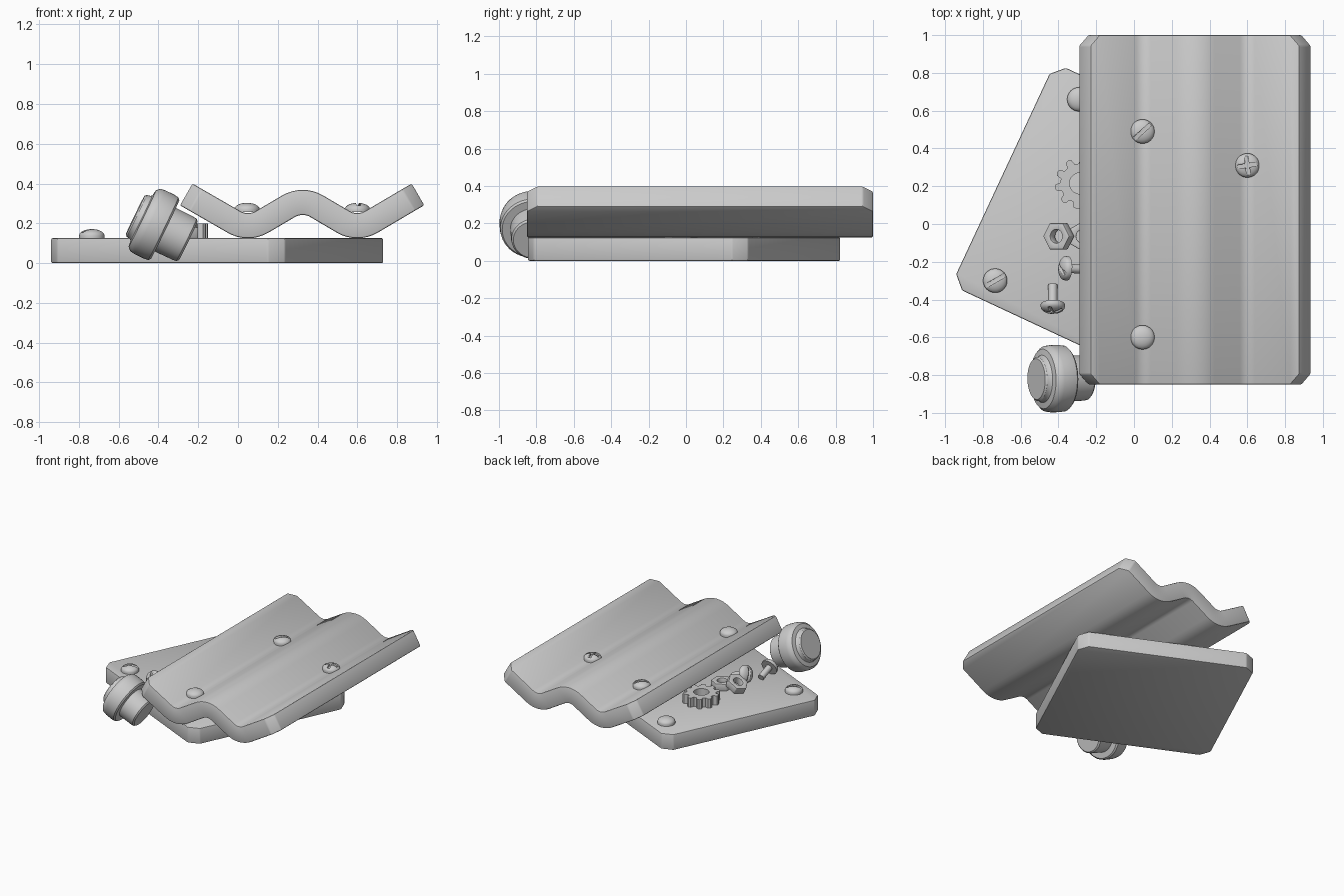
import bpy, bmesh
from math import sin, cos, pi, radians
from mathutils import Vector, Matrix

if "Cube" in bpy.data.objects:
    bpy.data.objects.remove(bpy.data.objects["Cube"])


def finish(name, bm, bevel=0.0, angle=35):
    bmesh.ops.remove_doubles(bm, verts=bm.verts, dist=1e-5)
    bmesh.ops.recalc_face_normals(bm, faces=bm.faces)
    me = bpy.data.meshes.new(name)
    bm.to_mesh(me)
    bm.free()
    ob = bpy.data.objects.new(name, me)
    bpy.context.collection.objects.link(ob)
    bpy.ops.object.select_all(action='DESELECT')
    ob.select_set(True)
    bpy.context.view_layer.objects.active = ob
    if bevel:
        m = ob.modifiers.new("edge", 'BEVEL')
        m.width, m.segments, m.limit_method = bevel, 2, 'ANGLE'
        m.angle_limit = radians(35)
        bpy.ops.object.modifier_apply(modifier="edge")
    bpy.ops.object.shade_smooth_by_angle(angle=radians(angle))
    return ob


def place(ob, pos, axis=(0, 0, 1), spin=0.0):
    rot = Vector(axis).to_track_quat('Z', 'Y').to_matrix().to_4x4()
    ob.matrix_world = Matrix.Translation(pos) @ rot @ Matrix.Rotation(radians(spin), 4, 'Z')
    return ob


def prism(name, outline, height, hole=None, bevel=0.0):
    """Extrude an outline; an optional inner loop of equal length makes a through hole."""
    bm = bmesh.new()
    n = len(outline)
    ring = lambda pts, z: [bm.verts.new((x, y, z)) for x, y in pts]
    a, b = ring(outline, 0), ring(outline, height)
    if hole:
        c, d = ring(hole, 0), ring(hole, height)
    else:
        bm.faces.new(a)
        bm.faces.new(b)
    for i in range(n):
        j = (i + 1) % n
        bm.faces.new((a[i], a[j], b[j], b[i]))
        if hole:
            bm.faces.new((c[i], c[j], d[j], d[i]))
            bm.faces.new((b[i], b[j], d[j], d[i]))
            bm.faces.new((a[i], a[j], c[j], c[i]))
    return finish(name, bm, bevel)


def lathe(name, profile, steps=32, bevel=0.0):
    bm = bmesh.new()
    vs = [bm.verts.new((r, 0, z)) for r, z in profile]
    es = [bm.edges.new(p) for p in zip(vs, vs[1:])]
    bmesh.ops.spin(bm, geom=vs + es, cent=(0, 0, 0), axis=(0, 0, 1), angle=2 * pi, steps=steps)
    return finish(name, bm, bevel)


def screw(name, pos, axis=(0, 0, 1), spin=0, slots=0, shank=0.0, r=0.064, h=0.047):
    """Domed head with 0, 1 or 2 driver slots and an optional shank."""
    prof = [(0, -shank), (0.024, -shank), (0.024, 0)] if shank else [(0, 0)]
    prof += [(r, 0), (r, h * 0.3)]
    prof += [(r * cos(t * pi / 12), h * (0.3 + 0.7 * sin(t * pi / 12))) for t in range(1, 6)]
    prof.append((0, h))
    ob = lathe(name, prof)
    for k in range(slots):
        bm = bmesh.new()
        size = Matrix.Diagonal((0.2 if slots == 1 else 0.1, 0.02, 0.04, 1))
        bmesh.ops.create_cube(bm, size=1, matrix=Matrix.Translation((0, 0, h + 0.002))
                              @ Matrix.Rotation(k * pi / 2, 4, 'Z') @ size)
        cut = finish("slot_cutter", bm)
        cut.hide_render = True
        m = ob.modifiers.new("slot", 'BOOLEAN')
        m.operation, m.object, m.solver = 'DIFFERENCE', cut, 'EXACT'
        bpy.context.view_layer.objects.active = ob
        bpy.ops.object.modifier_apply(modifier="slot")
        bpy.data.objects.remove(cut)
    return place(ob, pos, axis, spin)


def circle(r, n, start=0.0):
    return [(r * cos(start + 2 * pi * i / n), r * sin(start + 2 * pi * i / n)) for i in range(n)]


# Flat square plate with cut corners, turned on the ground
H, C = 0.65, 0.065
corners = [(H, C - H), (H, H - C), (H - C, H), (C - H, H),
           (-H, H - C), (-H, C - H), (C - H, -H), (H - C, -H)]
place(prism("flat_plate", corners, 0.125, bevel=0.008), (-0.105, -0.01, 0), spin=-25)

# Corrugated plate: centre line of straight 30 degree slopes and rounded bends
R, S, T = 0.14, radians(30), 0.063
line = []                                   # x, z, slope angle
x0, z0 = -0.26, 0.345
line += [(x0, z0, -S), (x0 + 0.055 * cos(S), z0 - 0.055 * sin(S), -S)]
for bx, sign in ((0.05, 1), (0.325, -1), (0.60, 1)):
    zc = 0.188 + R if sign > 0 else 0.305 - R
    for k in range(9):
        a = S * (k / 4 - 1)
        line.append((bx + R * sin(a), zc - sign * R * cos(a), sign * a))
x1, z1 = 0.905, 0.345
line += [(x1 - 0.055 * cos(S), z1 - 0.055 * sin(S), S), (x1, z1, S)]
bm = bmesh.new()
cols = []
for i, (x, z, a) in enumerate(line):
    inset = 0.055 if i in (0, len(line) - 1) else 0
    cols.append([bm.verts.new((x - d * sin(a), y, z + d * cos(a)))
                 for y, d in ((-0.85 + inset, -T), (1 - inset, -T), (1 - inset, T), (-0.85 + inset, T))])
for p, q in zip(cols, cols[1:]):
    for k in range(4):
        bm.faces.new((p[k], p[(k + 1) % 4], q[(k + 1) % 4], q[k]))
bm.faces.new(cols[0])
bm.faces.new(cols[-1])
finish("corrugated_plate", bm, 0.008)

# Fasteners fixed in the plates
screw("flat_plate_screw", (-0.735, -0.30, 0.124), spin=30, slots=1)
screw("flat_plate_rivet", (-0.29, 0.66, 0.124))
screw("wave_slot_screw", (0.045, 0.49, 0.256), spin=42, slots=1)
screw("wave_cross_screw", (0.60, 0.31, 0.256), spin=8, slots=2)
screw("wave_rivet", (0.045, -0.60, 0.256))

# Loose screws lying on the flat plate
screw("loose_cross_screw", (-0.43, -0.425, 0.185), (0, -0.93, 0.36), 20, 2, 0.11)
screw("loose_slot_screw", (-0.35, -0.235, 0.185), (-0.93, 0.05, 0.36), 60, 1, 0.11)

# Gear
N = 10
gear, bore = [], []
for i in range(N):
    for f, r in ((-0.34, 0.105), (-0.2, 0.131), (0.0, 0.136), (0.2, 0.131), (0.34, 0.105)):
        a = 2 * pi * (i + f) / N
        gear.append((r * cos(a), r * sin(a)))
        bore.append((0.056 * cos(a), 0.056 * sin(a)))
place(prism("gear", gear, 0.073, bore), (-0.285, 0.215, 0.125), spin=10)

# Hex nuts, one leaning on the other
hexa = [tuple(Vector(p).lerp(Vector(q), k / 4))
        for p, q in zip(circle(0.08, 6), circle(0.08, 6)[1:] + circle(0.08, 6)[:1]) for k in range(4)]
place(prism("leaning_nut", hexa, 0.055, circle(0.036, 24), 0.004), (-0.385, -0.065, 0.16), (-0.5, 0, 0.87), 90)
place(prism("flat_nut", hexa, 0.055, circle(0.036, 24), 0.004), (-0.27, -0.065, 0.125), spin=30)

# Stepped knob lying against the plates
knob = [(0, 0), (0.108, 0), (0.118, 0.01), (0.12, 0.03), (0.122, 0.13), (0.165, 0.13), (0.175, 0.14),
        (0.178, 0.165), (0.178, 0.215), (0.174, 0.24), (0.158, 0.257), (0.126, 0.262),
        (0.12, 0.27), (0.117, 0.288), (0.108, 0.297), (0, 0.297)]
place(lathe("knob", knob, 48), (-0.25, -0.815, 0.112), (-0.9, -0.02, 0.436))
